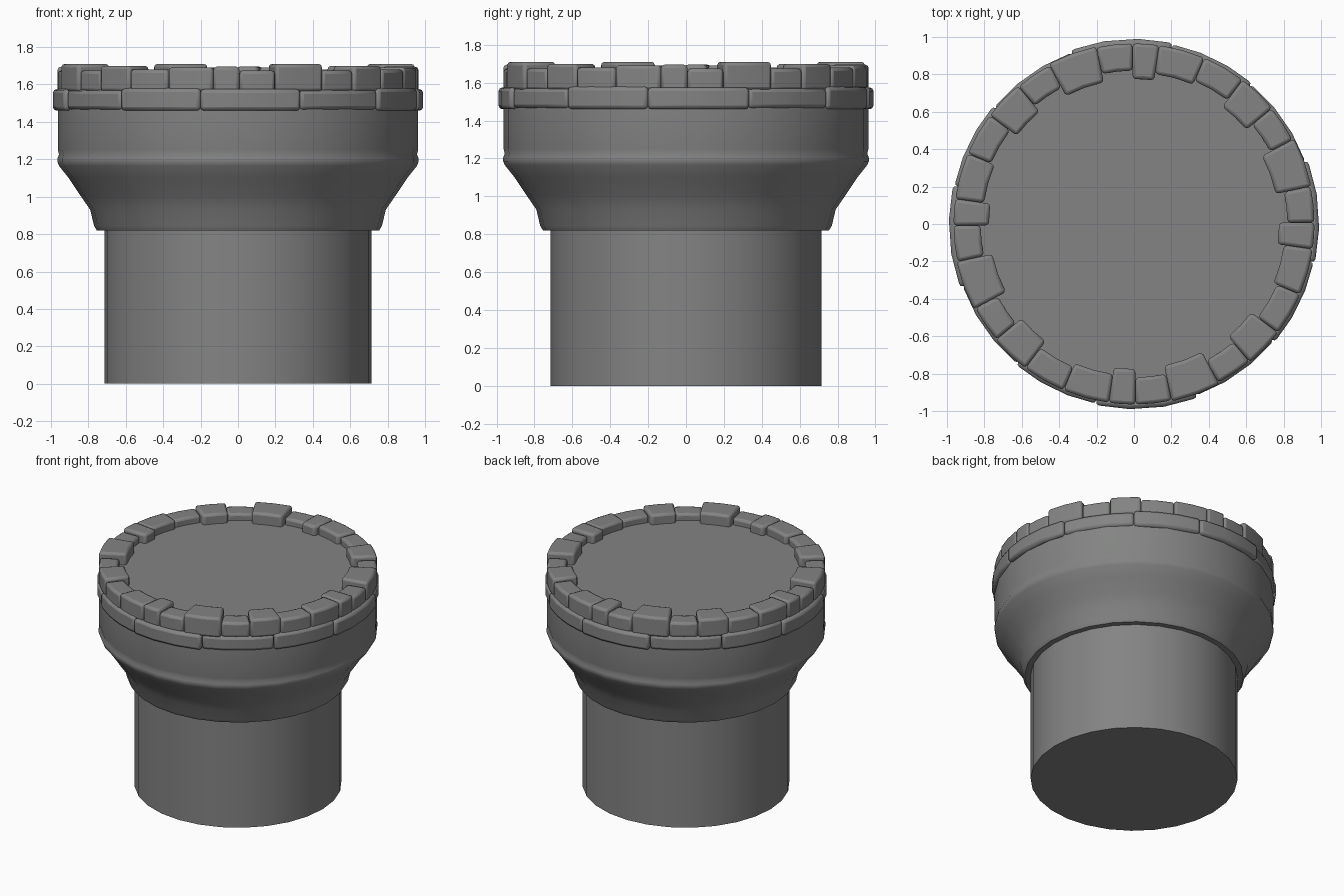
import bpy, bmesh, math

if "Cube" in bpy.data.objects:
    bpy.data.objects.remove(bpy.data.objects["Cube"])

stone = bpy.data.materials.new("grey stone")
stone.diffuse_color = (0.225, 0.23, 0.225, 1)
stone.use_nodes = True
stone.node_tree.nodes["Principled BSDF"].inputs["Base Color"].default_value = stone.diffuse_color


def finish(name, bm, bevel=0.0):
    bmesh.ops.recalc_face_normals(bm, faces=bm.faces)
    me = bpy.data.meshes.new(name)
    bm.to_mesh(me)
    bm.free()
    me.materials.append(stone)
    ob = bpy.data.objects.new(name, me)
    bpy.context.collection.objects.link(ob)
    if bevel:
        m = ob.modifiers.new("bevel", 'BEVEL')
        m.width, m.segments, m.limit_method = bevel, 2, 'ANGLE'
        m.angle_limit = math.radians(40)
    bpy.ops.object.select_all(action='DESELECT')
    bpy.context.view_layer.objects.active = ob
    ob.select_set(True)
    bpy.ops.object.shade_smooth_by_angle(angle=math.radians(40))
    return ob


def lathe(name, profile, sides=28):
    """Closed solid of revolution from (radius, z) points."""
    bm = bmesh.new()
    rings = []
    for r, z in profile:
        rings.append([bm.verts.new((r * math.cos(2 * math.pi * i / sides),
                                    r * math.sin(2 * math.pi * i / sides), z))
                      for i in range(sides)])
    for a, b in zip(rings, rings[1:]):
        for i in range(sides):
            j = (i + 1) % sides
            bm.faces.new((a[i], a[j], b[j], b[i]))
    bm.faces.new(rings[0])
    bm.faces.new(rings[-1])
    return finish(name, bm)


def arc_block(bm, a0, a1, r0, r1, z0, z1, segs):
    """Curved stone between two angles (degrees)."""
    rows = []
    for i in range(segs + 1):
        a = math.radians(a0 + (a1 - a0) * i / segs)
        c, s = math.cos(a), math.sin(a)
        rows.append([bm.verts.new((r * c, r * s, z))
                     for r, z in ((r0, z0), (r1, z0), (r1, z1), (r0, z1))])
    for p, q in zip(rows, rows[1:]):
        for k in range(4):
            m = (k + 1) % 4
            bm.faces.new((p[k], p[m], q[m], q[k]))
    bm.faces.new(rows[0])
    bm.faces.new(rows[-1])


# round shaft
lathe("tower_shaft", [(0.715, 0), (0.715, 0.83)])

# flared collar and drum, capped by the floor
lathe("flared_head", [(0.70, 0.82), (0.755, 0.82), (0.77, 0.845), (0.79, 0.93),
                      (0.845, 1.01), (0.905, 1.10), (0.957, 1.165),
                      (0.965, 1.185), (0.965, 1.205), (0.957, 1.225),
                      (0.963, 1.25), (0.963, 1.48)])
lathe("top_floor", [(0.90, 1.47), (0.90, 1.625)])

# lower course of long slabs: start, end, outer radius, bottom, top
slabs = [(-12, 20, 0.99, 1.46, 1.575), (20, 50, 0.975, 1.465, 1.57),
         (50, 78, 0.982, 1.46, 1.58)]
bm = bmesh.new()
for q in range(4):
    for a0, a1, r1, z0, z1 in slabs:
        arc_block(bm, a0 + 90 * q, a1 + 90 * q, 0.85, r1, z0, z1, 3)
finish("slab_ring", bm, 0.02)

# upper course of blocks: start, end, inner radius, outer radius, top
blocks = [(-8, 0.5, 0.775, 0.965, 1.695), (0.5, 12, 0.82, 0.965, 1.675),
          (12, 28, 0.775, 0.97, 1.71), (28, 40, 0.825, 0.96, 1.675),
          (40, 53, 0.785, 0.965, 1.70), (53, 67, 0.83, 0.965, 1.68),
          (67, 82, 0.81, 0.965, 1.692)]
bm = bmesh.new()
for q in range(4):
    for a0, a1, r0, r1, z1 in blocks:
        arc_block(bm, a0 + 90 * q, a1 + 90 * q, r0, r1, 1.56, z1, 2)
finish("parapet_blocks", bm, 0.018)
